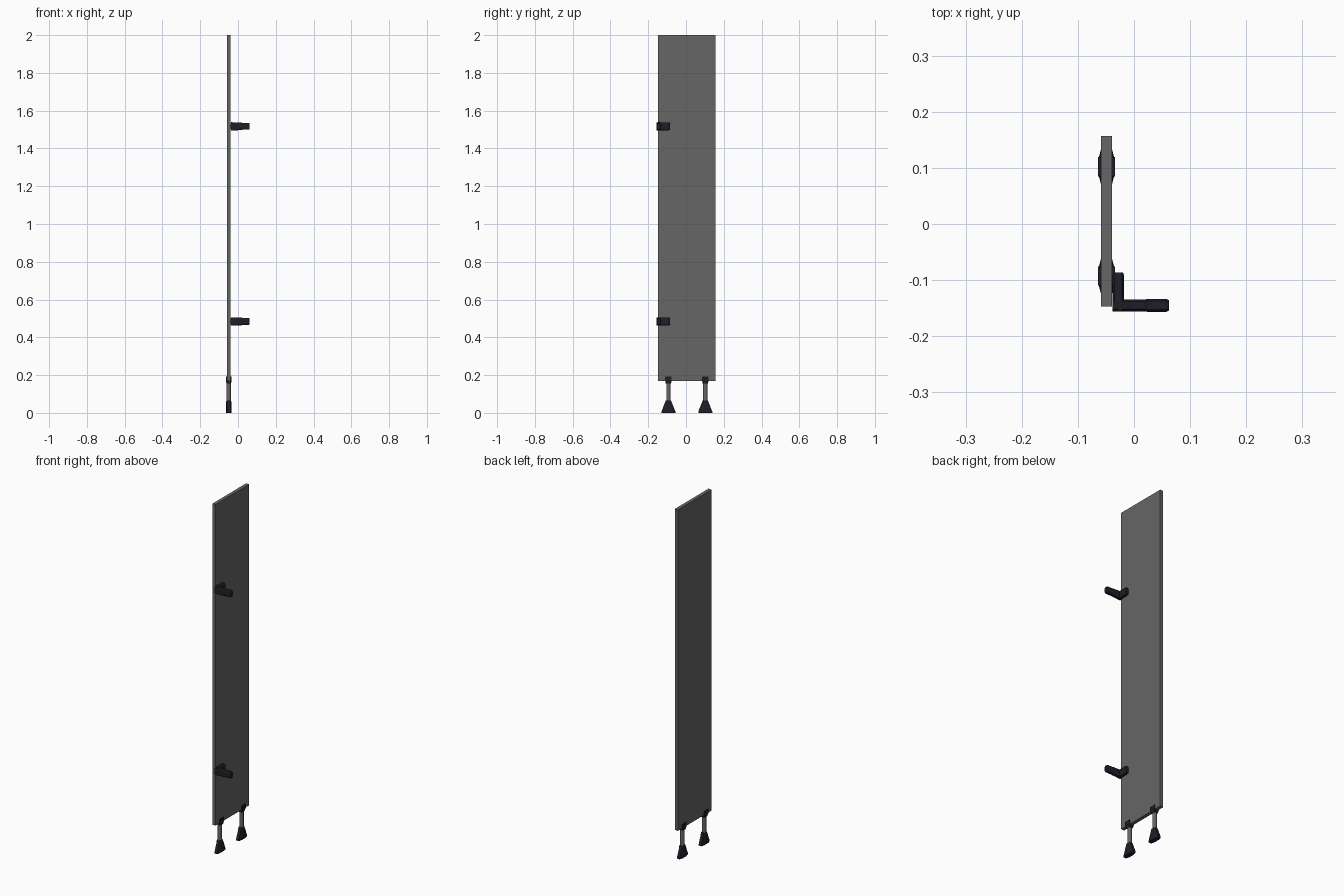
import bpy, bmesh
from mathutils import Vector

cube = bpy.data.objects.get("Cube")
if cube:
    bpy.data.objects.remove(cube, do_unlink=True)


def material(name, colour):
    m = bpy.data.materials.new(name)
    m.use_nodes = True
    m.diffuse_color = (*colour, 1)
    m.node_tree.nodes["Principled BSDF"].inputs["Base Color"].default_value = (*colour, 1)
    return m


GREY = material("panel grey", (0.133, 0.133, 0.133))
DARK = material("dark plastic", (0.013, 0.013, 0.022))
AXES = {"x": (1, 2, 0), "y": (2, 0, 1), "z": (0, 1, 2)}


def finish(name, bm, mat):
    bmesh.ops.recalc_face_normals(bm, faces=bm.faces)
    mesh = bpy.data.meshes.new(name)
    bm.to_mesh(mesh)
    bm.free()
    mesh.materials.append(mat)
    ob = bpy.data.objects.new(name, mesh)
    bpy.context.collection.objects.link(ob)
    return ob


def loft(name, axis, centre, rings, mat):
    """Skin chamfered rectangles: each ring is (offset, half u, half v, cut u, cut v)."""
    u, v, w = AXES[axis]
    bm = bmesh.new()
    loops = []
    for t, hu, hv, cu, cv in rings:
        loop = []
        for su, sv in ((1, 1), (-1, 1), (-1, -1), (1, -1)):
            pair = [(hu, hv - cv), (hu - cu, hv)]
            for a, b in pair if su * sv > 0 else pair[::-1]:
                p = Vector(centre)
                p[u] += su * a
                p[v] += sv * b
                p[w] += t
                loop.append(bm.verts.new(p))
        loops.append(loop)
    for lo, hi in zip(loops, loops[1:]):
        for i in range(8):
            j = (i + 1) % 8
            bm.faces.new((lo[i], lo[j], hi[j], hi[i]))
    bm.faces.new(loops[0])
    bm.faces.new(loops[-1])
    return finish(name, bm, mat)


def box(name, low, high, mat):
    bm = bmesh.new()
    bmesh.ops.create_cube(bm, size=1)
    low, high = Vector(low), Vector(high)
    for p in bm.verts:
        p.co = Vector(a * b for a, b in zip(p.co, high - low)) + (low + high) / 2
    return finish(name, bm, mat)


PX = -0.049  # panel centre line

# Tall partition panel
box("panel", (PX - 0.01, -0.147, 0.17), (PX + 0.01, 0.157, 2), GREY)

# Support legs: flared foot, round stem and a clamp gripping the panel's lower edge
for side, y in (("front", -0.093), ("back", 0.102)):
    loft(side + "_foot", "z", (PX, y, 0),
         [(0, 0.0135, 0.037, 0.005, 0.02), (0.007, 0.0135, 0.037, 0.005, 0.02),
          (0.06, 0.0135, 0.016, 0.005, 0.006), (0.066, 0.012, 0.014, 0.005, 0.006)], DARK)
    bpy.ops.mesh.primitive_cylinder_add(vertices=20, radius=0.0115, depth=0.1,
                                        location=(PX, y, 0.112))
    stem = bpy.context.object
    stem.name = side + "_stem"
    stem.data.materials.append(GREY)
    bpy.ops.object.shade_smooth_by_angle()
    loft(side + "_clamp_base", "z", (PX, y, 0.155),
         [(0, 0.012, 0.014, 0.003, 0.003), (0.016, 0.015, 0.017, 0.002, 0.002)], DARK)
    for s in (-1, 1):
        box(side + "_clamp_jaw", (PX + s * 0.0125 - 0.0025, y - 0.017, 0.17),
            (PX + s * 0.0125 + 0.0025, y + 0.017, 0.193), DARK)

# L-shaped connecting brackets: an arm along the panel and a lever pointing outward
for level, z in (("lower", 0.484), ("upper", 1.517)):
    loft(level + "_bracket_arm", "y", (-0.028, -0.145, z),
         [(-0.01, 0.021, 0.0105, 0.006, 0.004), (0.053, 0.021, 0.0105, 0.006, 0.004),
          (0.059, 0.018, 0.0085, 0.006, 0.004)], DARK)
    loft(level + "_bracket_lever", "x", (0, -0.145, z),
         [(-0.038, 0.0105, 0.022, 0.004, 0.006), (0.02, 0.0105, 0.02, 0.004, 0.006),
          (0.024, 0.0115, 0.018, 0.004, 0.006), (0.058, 0.0115, 0.018, 0.004, 0.006),
          (0.062, 0.0095, 0.016, 0.004, 0.006)], DARK)
